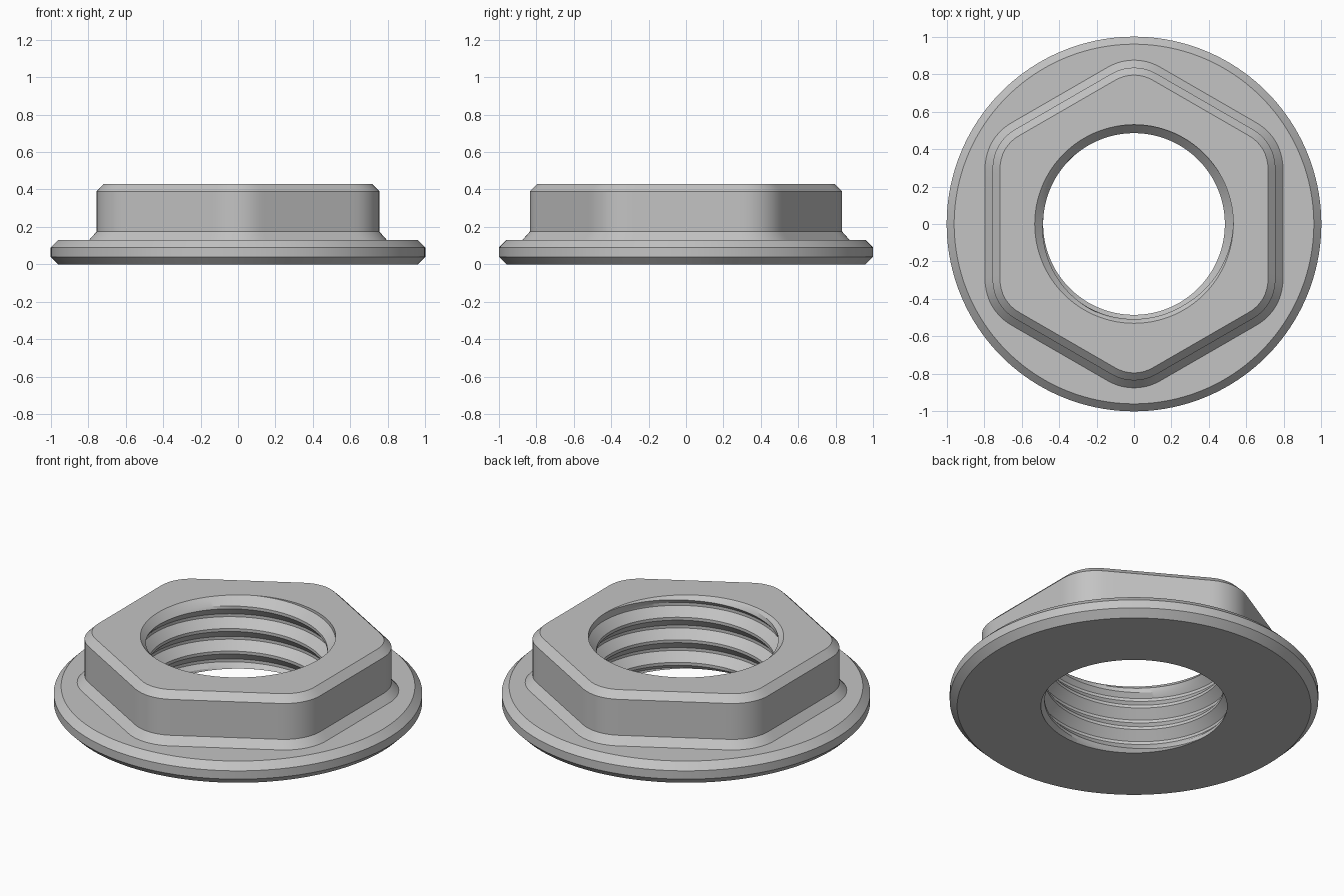
import bpy, bmesh, math

cube = bpy.data.objects.get("Cube")
if cube:
    bpy.data.objects.remove(cube, do_unlink=True)

SEGMENTS = 180
HEIGHT = 0.43
PITCH = 0.135
MINOR, MAJOR = 0.485, 0.53

steel = bpy.data.materials.new("plain grey steel")
steel.use_nodes = True
colour = (0.55, 0.55, 0.55, 1)
steel.diffuse_color = colour
steel.node_tree.nodes["Principled BSDF"].inputs["Base Color"].default_value = colour

bm = bmesh.new()


def circle(radius):
    return lambda angle: radius


def rounded_hexagon(apothem):
    """Radius by angle, with flats on +x and -x; the corner centres stay fixed."""
    inner = 0.517
    corner = apothem - inner
    centre = inner / math.cos(math.pi / 6)

    def radius(angle):
        sector = math.pi / 3
        off_flat = abs((angle + sector / 2) % sector - sector / 2)
        if apothem * math.tan(off_flat) <= inner * math.tan(math.pi / 6):
            return apothem / math.cos(off_flat)
        off_corner = math.pi / 6 - off_flat
        side = centre * math.sin(off_corner)
        return centre * math.cos(off_corner) + math.sqrt(corner ** 2 - side ** 2)
    return radius


def vertex(radius, angle, z):
    return bm.verts.new((radius * math.cos(angle), radius * math.sin(angle), z))


angles = [math.tau * j / SEGMENTS for j in range(SEGMENTS)]

# Flange, root chamfer, hexagon and top chamfer
outline = [(circle(0.96), 0), (circle(1), 0.04), (circle(1), 0.09),
           (circle(0.96), 0.13), (rounded_hexagon(0.795), 0.13),
           (rounded_hexagon(0.755), 0.175), (rounded_hexagon(0.755), 0.39),
           (rounded_hexagon(0.715), HEIGHT)]
rings = [[vertex(shape(a), a, z) for a in angles] for shape, z in outline]

# Threaded bore: one tooth profile repeated along a right-handed helix
flank, land, mid = 0.05, 0.0175, (MINOR + MAJOR) / 2
tooth = [(0, MINOR), (land, MINOR), (land + flank / 2, mid), (land + flank, MAJOR),
         (2 * land + flank, MAJOR), (2 * land + 1.5 * flank, mid)]
START = 0.37 - PITCH * 135 / 360
points = len(tooth)
rows = []
for turn in range(-5, 4):
    for offset, tooth_radius in tooth:
        row = []
        for a in angles:
            z = START + PITCH * (turn + a / math.tau) + offset
            z = min(max(z, 0), HEIGHT)
            # Lead-in chamfers open the bore at both ends
            if z in (0, HEIGHT):
                radius = 0.505 if z == 0 else MAJOR
            else:
                radius = max(tooth_radius, MAJOR - (HEIGHT - z), 0.505 - z)
            row.append(vertex(radius, a, z))
        rows.append(row)


def bridge(a, b, c, d):
    bm.faces.new((a, b, c, d))


def bridge_rings(lower, upper):
    for j in range(SEGMENTS):
        k = (j + 1) % SEGMENTS
        bridge(lower[j], lower[k], upper[k], upper[j])


for lower, upper in zip(rings, rings[1:]):
    bridge_rings(lower, upper)
for i in range(len(rows) - points - 1):
    for j in range(SEGMENTS):
        # The last column joins the first column one turn higher
        n, k = (i, j + 1) if j + 1 < SEGMENTS else (i + points, 0)
        n = n if k else i + points
        if j + 1 == SEGMENTS:
            n = i + points
        bridge(rows[i][j], rows[i + 1][j], rows[n + 1][k], rows[n][k])

# Flat underside and top join the outline to the bore
first = [vertex(0.505, a, 0) for a in angles]
last = [vertex(MAJOR, a, HEIGHT) for a in angles]
bridge_rings(first, rings[0])
bridge_rings(rings[-1], last)

bmesh.ops.remove_doubles(bm, verts=bm.verts, dist=0.0004)
bmesh.ops.dissolve_degenerate(bm, edges=bm.edges, dist=0.0001)
loose = [v for v in bm.verts if not v.link_faces]
bmesh.ops.delete(bm, geom=loose, context='VERTS')
bmesh.ops.recalc_face_normals(bm, faces=bm.faces)

mesh = bpy.data.meshes.new("flange_nut")
bm.to_mesh(mesh)
bm.free()
mesh.materials.append(steel)
nut = bpy.data.objects.new("flange_nut", mesh)
bpy.context.collection.objects.link(nut)

bpy.ops.object.select_all(action='DESELECT')
nut.select_set(True)
bpy.context.view_layer.objects.active = nut
bpy.ops.object.shade_smooth_by_angle(angle=math.radians(28))
